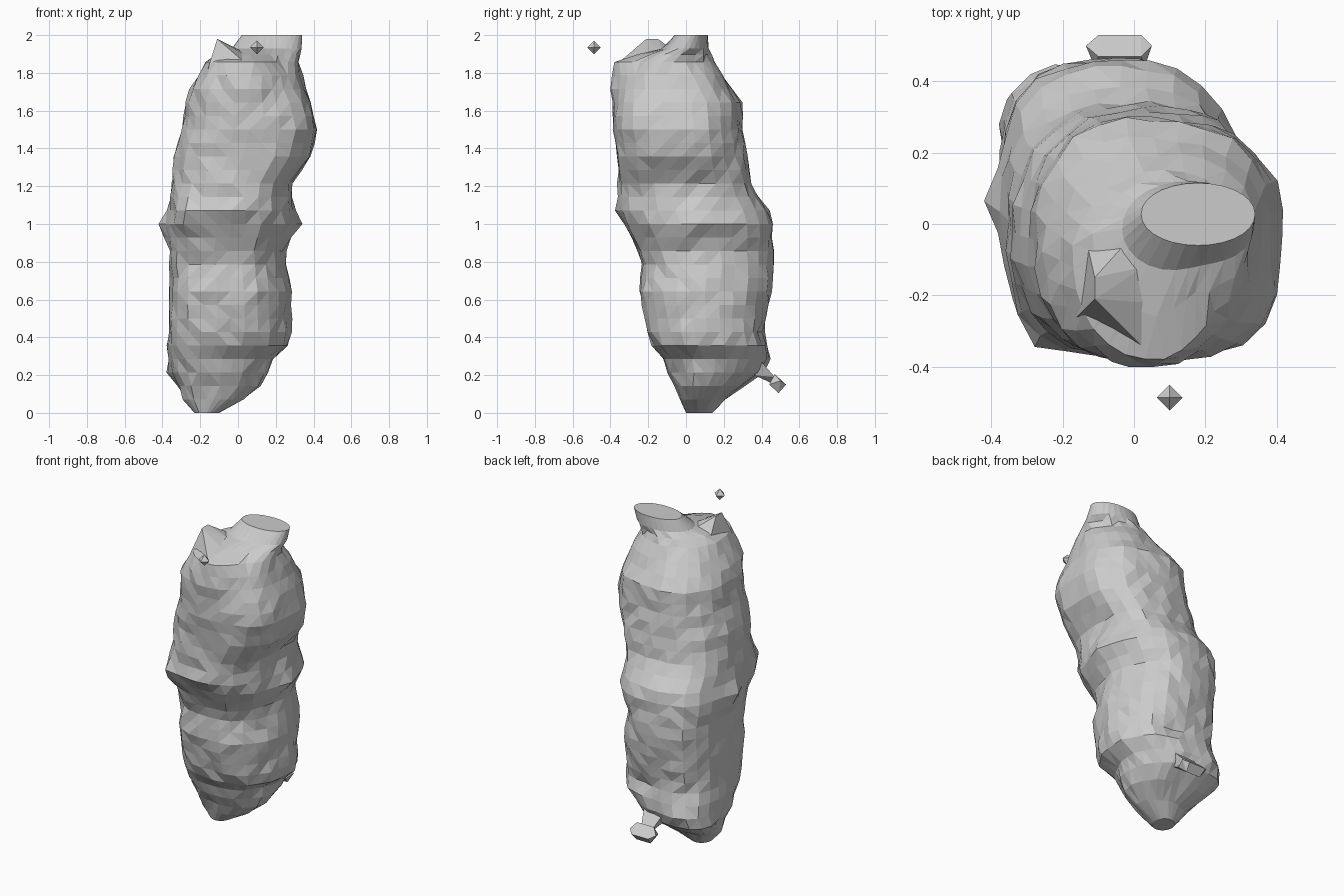
import bpy, bmesh, math, random
from mathutils import Vector

random.seed(4)

# Silhouette profile of the lumpy column: z, x min, x max, y min, y max
PROFILE = [
    (0.00, -0.23, -0.10, 0.00, 0.14),
    (0.07, -0.29, 0.03, -0.03, 0.20),
    (0.14, -0.31, 0.12, -0.06, 0.29),
    (0.21, -0.35, 0.16, -0.09, 0.39),
    (0.29, -0.36, 0.19, -0.13, 0.44),
    (0.36, -0.37, 0.27, -0.18, 0.44),
    (0.43, -0.36, 0.28, -0.20, 0.42),
    (0.64, -0.36, 0.28, -0.25, 0.45),
    (0.79, -0.36, 0.26, -0.23, 0.46),
    (0.86, -0.36, 0.25, -0.26, 0.46),
    (1.00, -0.38, 0.31, -0.33, 0.46),
    (1.07, -0.36, 0.29, -0.37, 0.44),
    (1.14, -0.36, 0.28, -0.36, 0.38),
    (1.22, -0.35, 0.29, -0.36, 0.34),
    (1.36, -0.34, 0.39, -0.37, 0.32),
    (1.50, -0.30, 0.42, -0.39, 0.31),
    (1.64, -0.28, 0.39, -0.39, 0.30),
    (1.72, -0.25, 0.36, -0.40, 0.24),
    (1.86, -0.17, 0.34, -0.40, 0.15),
    (1.90, -0.11, 0.335, -0.27, 0.13),
    (1.93, -0.03, 0.34, -0.14, 0.12),
    (2.00, 0.02, 0.34, -0.06, 0.115),
]
SIDES = 28


def sample(z):
    for a, b in zip(PROFILE, PROFILE[1:]):
        if z <= b[0]:
            t = (z - a[0]) / (b[0] - a[0])
            return [p + (q - p) * t for p, q in zip(a[1:], b[1:])]
    return PROFILE[-1][1:]


# Local swellings and hollows: centre, outward push, radius
BUMPS = [
    (Vector((-0.29, -0.33, 1.04)), 0.045, 0.10),
    (Vector((-0.38, 0.07, 1.00)), 0.035, 0.08),
    (Vector((0.31, 0.05, 1.00)), 0.03, 0.08),
    (Vector((0.24, -0.18, 0.36)), 0.03, 0.09),
    (Vector((-0.28, 0.33, 0.20)), 0.06, 0.13),
    (Vector((0.02, 0.44, 0.42)), -0.03, 0.11),
    (Vector((0.24, 0.22, 1.50)), -0.03, 0.16),
    (Vector((0.20, 0.25, 1.21)), 0.03, 0.12),
    (Vector((0.26, -0.30, 1.88)), -0.08, 0.17),
]


def ring_point(z, angle):
    x0, x1, y0, y1 = sample(z)
    c, s = math.cos(angle), math.sin(angle)
    # lower half is squarer on the left, upper half slightly on the right
    lean = max(-0.4, min(1.3, (1.2 - z) * 4))
    e = 2.55 - 0.5 * c * lean
    if z > 1.8 or z < 0.1:
        e = 2.05
    r = (abs(c) ** e + abs(s) ** e) ** (-1 / e)
    centre = Vector(((x0 + x1) / 2, (y0 + y1) / 2, z))
    p = centre + Vector((c * r * (x1 - x0) / 2, s * r * (y1 - y0) / 2, 0))
    out = (p - centre).normalized()
    push = random.uniform(-0.01, 0.008) if 0.05 < z < 1.9 else 0
    if z < 1.98:
        for pos, amount, radius in BUMPS:
            push += amount * math.exp(-((p - pos).length / radius) ** 2)
    return p + out * push


def finish(bm, name):
    bmesh.ops.recalc_face_normals(bm, faces=bm.faces)
    mesh = bpy.data.meshes.new(name)
    bm.to_mesh(mesh)
    bm.free()
    obj = bpy.data.objects.new(name, mesh)
    bpy.context.collection.objects.link(obj)
    return obj


# Main column, lofted through the rings
bm = bmesh.new()
levels = sorted([i / 14 for i in range(29)] + [1.897])
rings = [[bm.verts.new(ring_point(z, 2 * math.pi * k / SIDES)) for k in range(SIDES)]
         for z in levels]
for low, high in zip(rings, rings[1:]):
    for k in range(SIDES):
        n = (k + 1) % SIDES
        bm.faces.new((low[k], low[n], high[n], high[k]))
sides = bm.faces[:]
bm.faces.new(rings[0])
bm.faces.new(rings[-1])
bmesh.ops.triangulate(bm, faces=sides)
finish(bm, "column_body")


# Convex faceted piece around a few points
def hull(name, points):
    bm = bmesh.new()
    for p in points:
        bm.verts.new(p)
    result = bmesh.ops.convex_hull(bm, input=bm.verts)
    bmesh.ops.delete(bm, geom=[v for v in bm.verts if not v.link_faces], context='VERTS')
    return finish(bm, name)


# Small eight-sided chip floating in front of the top
cx, cy, cz, h = 0.10, -0.487, 1.935, 0.036
hull("floating_chip", [(cx + sx * h, cy, cz) for sx in (-1, 1)]
     + [(cx, cy + sy * h, cz) for sy in (-1, 1)]
     + [(cx, cy, cz + sz * h) for sz in (-1, 1)])

# Flat knob low on the back, with the neck that ties it to the body
hull("rear_knob", [(-0.135, 0.50, 0.17), (-0.10, 0.53, 0.15), (0.02, 0.53, 0.15),
                   (0.05, 0.50, 0.17), (-0.10, 0.47, 0.205), (0.02, 0.47, 0.205),
                   (-0.09, 0.49, 0.105), (0.01, 0.49, 0.105), (-0.11, 0.44, 0.15),
                   (0.03, 0.44, 0.15)])
hull("rear_knob_neck", [(-0.09, 0.47, 0.19), (-0.01, 0.47, 0.19), (-0.06, 0.47, 0.15),
                        (-0.12, 0.40, 0.27), (0.02, 0.40, 0.27),
                        (-0.10, 0.36, 0.20), (0.0, 0.36, 0.20)])

# Pointed ridge on the front left of the top
hull("top_ridge", [(-0.16, -0.26, 1.82), (0.03, -0.35, 1.86), (0.03, -0.12, 1.91),
                   (-0.14, -0.02, 1.82), (-0.02, -0.05, 1.91), (-0.11, -0.21, 1.98),
                   (-0.11, -0.15, 1.98), (-0.04, -0.15, 1.94), (0.03, -0.22, 1.90)])
